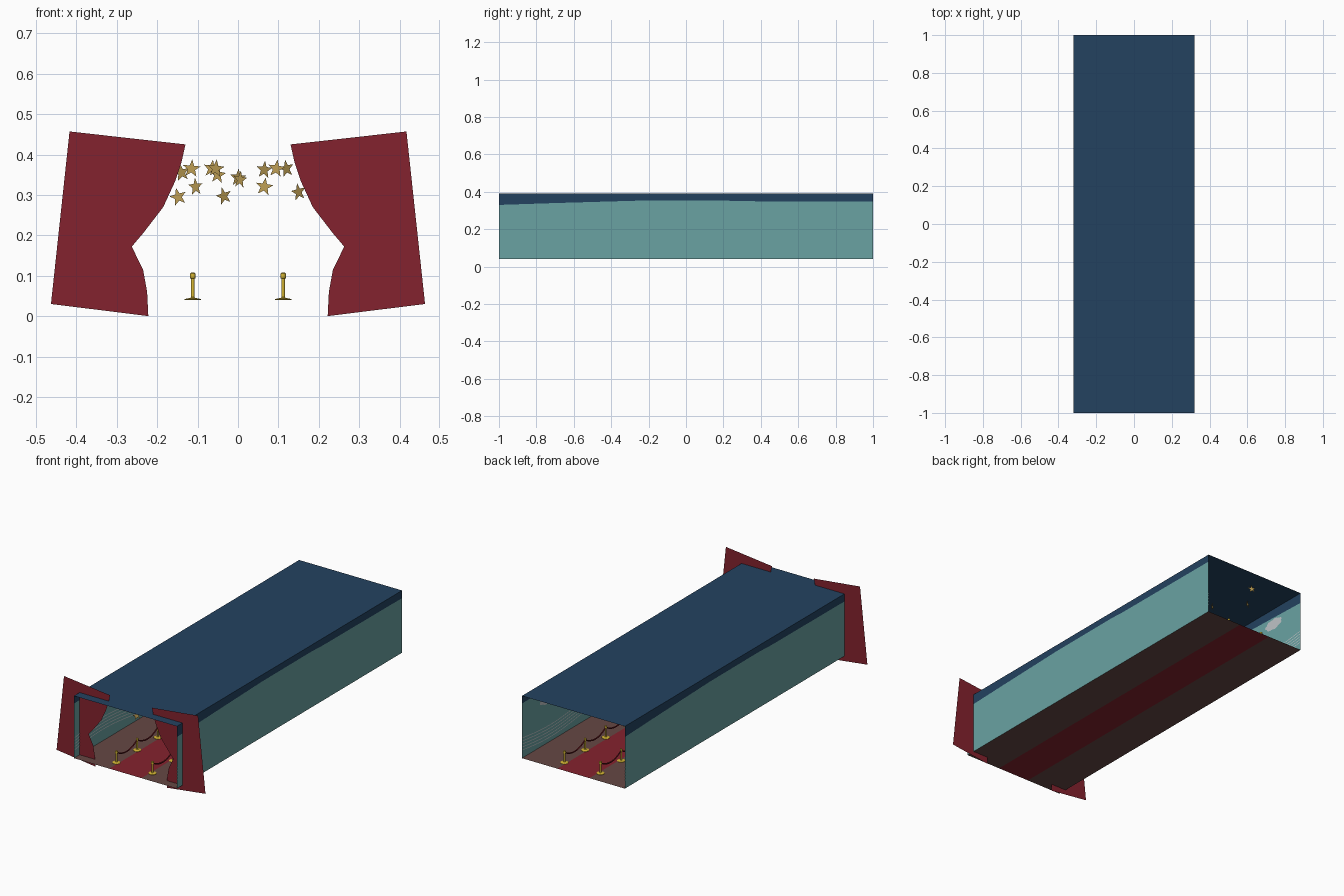
import bpy, math, random

if "Cube" in bpy.data.objects:
    bpy.data.objects.remove(bpy.data.objects["Cube"])
random.seed(4)

def mat(name, r, g, b):
    lin = lambda c: ((c / 255 + 0.055) / 1.055) ** 2.4 if c > 10 else c / 3295
    m = bpy.data.materials.new(name)
    m.diffuse_color = (lin(r), lin(g), lin(b), 1)
    m.use_nodes = True
    m.node_tree.nodes["Principled BSDF"].inputs["Base Color"].default_value = m.diffuse_color
    return m

TEAL = mat("wall teal", 106, 162, 162)
BLUE = mat("night blue", 35, 66, 96)
BROWN = mat("floor brown", 102, 72, 68)
RED = mat("curtain red", 132, 34, 46)
ROPE = mat("rope dark red", 110, 24, 32)
GOLD = mat("post gold", 214, 182, 52)
STAR = mat("star gold", 190, 158, 84)
PALE = mat("pale grey", 190, 195, 198)

def mesh_obj(name, verts, faces, mats, idx=None):
    me = bpy.data.meshes.new(name)
    me.from_pydata(verts, [], faces)
    for m in mats:
        me.materials.append(m)
    for i, p in enumerate(me.polygons):
        p.material_index = idx[i] if idx else 0
    ob = bpy.data.objects.new(name, me)
    bpy.context.collection.objects.link(ob)
    return ob

def ribbon(name, rows, m):
    """Quads between neighbouring (a, b) point pairs."""
    verts = [p for r in rows for p in r]
    faces = [(2*i, 2*i+2, 2*i+3, 2*i+1) for i in range(len(rows) - 1)]
    return mesh_obj(name, verts, faces, [m])

W, Z0, Z1 = 0.32, 0.04, 0.39

# floor with carpet strip, ceiling
xs = [-W, -0.10, 0.10, W]
mesh_obj("floor", [(x, y, Z0) for x in xs for y in (-1, 1)],
         [(2*i, 2*i+2, 2*i+3, 2*i+1) for i in range(3)], [BROWN, RED], [0, 1, 0])
mesh_obj("ceiling", [(-W, -1, Z1), (W, -1, Z1), (W, 1, Z1), (-W, 1, Z1)], [(0, 1, 2, 3)], [BLUE])

# walls: teal below, blue band above a gently bent line
edge = [(-1, .33), (-.7, .34), (-.25, .353), (.2, .354), (.28, .35), (1, .347)]

def cloud(name, side, cy, cz, s):
    n = 40
    pts = [(side * (W - 0.003), cy, cz)]
    for i in range(n):
        a = 2 * math.pi * i / n
        r = s * (1 + 0.18 * abs(math.sin(3.5 * a)))
        pts.append((side * (W - 0.003), cy + 1.7 * r * math.cos(a), cz + 0.8 * r * math.sin(a)))
    mesh_obj(name, pts, [(0, 1 + i, 1 + (i + 1) % n) for i in range(n)], [PALE])

for side, label in ((1, "right"), (-1, "left")):
    verts = [(side * W, side * y, z) for y, e in edge for z in (Z0, e, Z1)]
    faces, idx = [], []
    for i in range(len(edge) - 1):
        for k in (0, 1):
            a = 3 * i + k
            faces.append((a, a + 3, a + 4, a + 1))
            idx.append(k)
    mesh_obj(label + "_wall", verts, faces, [TEAL, BLUE], idx)
    # wavy stripes along the inside of the wall
    for k in range(5):
        rows = []
        for i in range(81):
            y = -1 + i / 40
            z = 0.085 + 0.017 * k + 0.02 * math.sin((y + 1) * 2 * math.pi)
            rows.append([(side * (W - 0.003), y, z), (side * (W - 0.003), y, z + 0.004)])
        ribbon(f"{label}_stripe_{k}", rows, PALE)
    # clouds near the ceiling
    for j, cy in enumerate((-.75, -.3, .25, .78)):
        cloud(f"{label}_cloud_{j}", side, cy, 0.31 - 0.015 * (j % 2), 0.035)

# curtains, tied back, flat sheets
inner = [(.13, .425), (.14, .38), (.155, .335), (.185, .27), (.235, .205), (.263, .172),
         (.235, .115), (.225, .06), (.222, 0)]
for side, label in ((1, "right"), (-1, "left")):
    rows = []
    for x, z in inner:
        t = (.425 - z) / .425
        rows.append([(side * x, -.95, z), (side * (.417 + .046 * t), -.95, .457 - .427 * t)])
    ribbon(label + "_curtain", rows, RED)

# gold rope posts
def lathe(name, prof, x, y, m, n=12):
    verts = [(x + r * math.cos(2 * math.pi * i / n), y + r * math.sin(2 * math.pi * i / n), z)
             for r, z in prof for i in range(n)]
    faces = [(j*n + i, j*n + (i+1) % n, (j+1)*n + (i+1) % n, (j+1)*n + i)
             for j in range(len(prof) - 1) for i in range(n)]
    faces.append(tuple(range((len(prof) - 1) * n, len(prof) * n)))
    ob = mesh_obj(name, verts, faces, [m])
    return ob

post = [(.021, .04), (.021, .042), (.006, .045), (.0045, .047), (.0045, .093),
        (.007, .094), (.007, .105), (.004, .108)]
STEP = 0.184
for side, label in ((1, "right"), (-1, "left")):
    for i in range(11):
        y = -0.92 + STEP * i
        lathe(f"{label}_post_{i}", post, side * .112, y, GOLD)
        if i == 10:
            continue
        # hanging rope to the next post
        cu = bpy.data.curves.new("rope", 'CURVE')
        cu.dimensions = '3D'
        cu.bevel_depth = 0.0038
        cu.bevel_resolution = 1
        sp = cu.splines.new('POLY')
        sp.points.add(8)
        for k in range(9):
            t = k / 8
            sp.points[k].co = (side * .112, y + STEP * t, .098 - .03 * 4 * t * (1 - t), 1)
        cu.materials.append(ROPE)
        bpy.context.collection.objects.link(bpy.data.objects.new(f"{label}_rope_{i}", cu))

# flat stars hanging below the ceiling
spots = [(-.115, .365), (-.14, .355), (-.148, .295), (-.105, .32), (-.065, .365), (-.05, .35),
         (-.035, .297), (0, .342), (.065, .362), (.065, .32), (.095, .365), (.12, .365),
         (.15, .307), (.005, .338), (-.055, .365)]
order = list(range(len(spots)))
random.shuffle(order)
for i, (x, z) in enumerate(spots):
    y = -0.85 + 1.75 * order[i] / (len(spots) - 1)
    yaw = random.uniform(-0.7, 0.7)
    tilt = random.uniform(-0.3, 0.3)
    pts = [(x, y, z)]
    for k in range(10):
        r = 0.023 if k % 2 == 0 else 0.0095
        a = math.pi / 2 + tilt + k * math.pi / 5
        u = r * math.cos(a)
        pts.append((x + u * math.cos(yaw), y + u * math.sin(yaw), z + r * math.sin(a)))
    mesh_obj(f"star_{i}", pts, [(0, 1 + k, 1 + (k + 1) % 10) for k in range(10)], [STAR])
